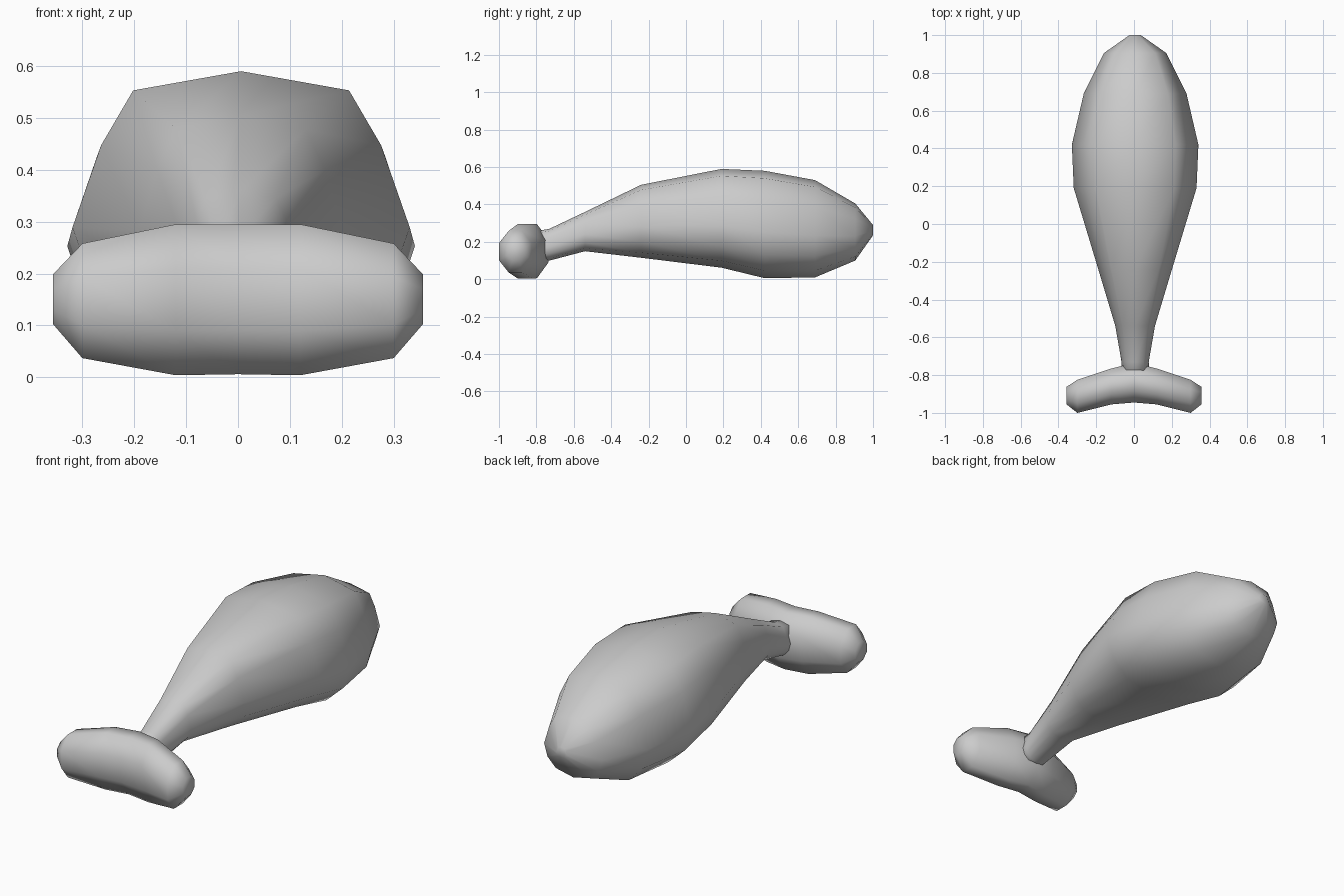
import bpy, bmesh, math

if "Cube" in bpy.data.objects:
    bpy.data.objects.remove(bpy.data.objects["Cube"])


def loft(name, rings):
    """Skin a list of closed rings and cap both ends."""
    bm = bmesh.new()
    loops = [[bm.verts.new(p) for p in ring] for ring in rings]
    n = len(loops[0])
    for a, b in zip(loops, loops[1:]):
        for i in range(n):
            j = (i + 1) % n
            bm.faces.new((a[i], a[j], b[j], b[i]))
    bm.faces.new(loops[0])
    bm.faces.new(loops[-1])
    bmesh.ops.recalc_face_normals(bm, faces=bm.faces[:])
    mesh = bpy.data.meshes.new(name)
    bm.to_mesh(mesh)
    bm.free()
    for p in mesh.polygons:
        p.use_smooth = True
    obj = bpy.data.objects.new(name, mesh)
    bpy.context.collection.objects.link(obj)
    return obj


# Body: half cross-section as (fraction of half width, fraction of height)
half = [(0, 1), (0.64, 0.93), (0.83, 0.73), (1, 0.43), (0.88, 0.22), (0.6, 0.07), (0, 0)]
section = half + [(-x, z) for x, z in half[-2:0:-1]]

# y, half width, bottom, top, from the stalk to the nose
stations = [
    (-0.84, 0.075, 0.09, 0.25),
    (-0.73, 0.072, 0.10, 0.27),
    (-0.54, 0.105, 0.15, 0.36),
    (-0.24, 0.195, 0.115, 0.505),
    (0.19, 0.325, 0.062, 0.59),
    (0.42, 0.335, 0.006, 0.58),
    (0.69, 0.272, 0.01, 0.53),
    (0.905, 0.165, 0.10, 0.405),
    (1.0, 0.03, 0.235, 0.29),
]
loft("body", [[(0.006 + fx * w, y, lo + fz * (hi - lo)) for fx, fz in section]
              for y, w, lo, hi in stations])

# Tail fluke: x, front y, back y, bottom, top; mirrored to the other side
fluke_half = [
    (0.0, -0.945, -0.735, 0.006, 0.295),
    (0.12, -0.955, -0.765, 0.004, 0.295),
    (0.30, -1.0, -0.825, 0.037, 0.258),
    (0.357, -0.955, -0.862, 0.103, 0.198),
]
fluke = [(-s[0], *s[1:]) for s in fluke_half[:0:-1]] + fluke_half


def fluke_ring(x, front, back, lo, hi):
    k = 1 / math.cos(math.pi / 8)
    ring = []
    for i in range(8):
        a = math.pi / 8 + i * math.pi / 4
        ring.append((x, (front + back) / 2 + k * math.cos(a) * (back - front) / 2,
                     (lo + hi) / 2 + k * math.sin(a) * (hi - lo) / 2))
    return ring


loft("tail_fluke", [fluke_ring(*s) for s in fluke])
